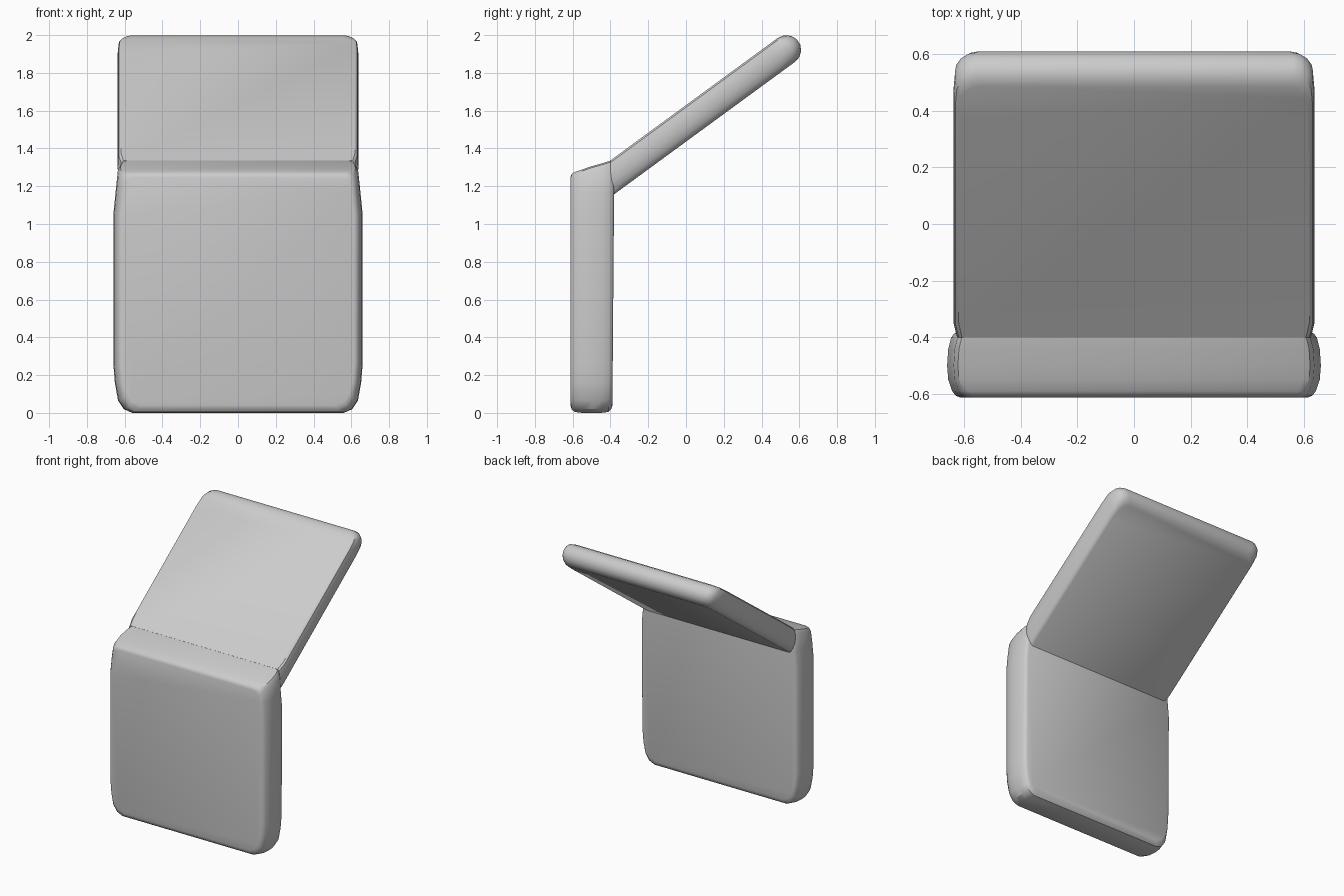
import bpy, bmesh, math

if "Cube" in bpy.data.objects:
    bpy.data.objects.remove(bpy.data.objects["Cube"])


def loft(name, rings):
    """Skin closed rings of equal length and cap both ends."""
    bm = bmesh.new()
    loops = [[bm.verts.new(p) for p in ring] for ring in rings]
    n = len(loops[0])
    for a, b in zip(loops, loops[1:]):
        for i in range(n):
            j = (i + 1) % n
            bm.faces.new((a[i], a[j], b[j], b[i]))
    bm.faces.new(loops[0][::-1])
    bm.faces.new(loops[-1])
    bmesh.ops.recalc_face_normals(bm, faces=bm.faces)
    mesh = bpy.data.meshes.new(name)
    bm.to_mesh(mesh)
    bm.free()
    obj = bpy.data.objects.new(name, mesh)
    bpy.context.collection.objects.link(obj)
    bpy.ops.object.select_all(action='DESELECT')
    obj.select_set(True)
    bpy.context.view_layer.objects.active = obj
    bpy.ops.object.shade_smooth_by_angle(angle=math.radians(32))
    return obj


def mirrored(half):
    """Complete a right-hand outline with its mirror image across x = 0."""
    return half + [(-x, y, z) for x, y, z in reversed(half)]


# Lower panel: upright slab with bulging sides and a sloping top edge
def lower_ring(y, inset, bottom, drop):
    top = 1.275 + (y + 0.59) * 0.34 - drop
    outline = [(0.56, bottom), (0.605, bottom + 0.02), (0.635, bottom + 0.065),
               (0.652, 0.16), (0.66, 0.26), (0.66, 1.05), (0.648, 1.17),
               (0.637, top - 0.03), (0.622, top - 0.008), (0.60, top)]
    lean = 0.01 if y > -0.5 else 0.0
    return mirrored([(x - inset, y + lean * z / 1.25, z) for x, z in outline])


lower_sections = [(-0.612, 0.045, 0.04, 0.02), (-0.606, 0.03, 0.02, 0.006),
                  (-0.59, 0.018, 0.005, 0), (-0.55, 0.004, 0, 0),
                  (-0.50, 0.0, 0, 0), (-0.45, 0.004, 0, 0),
                  (-0.41, 0.014, 0.005, 0), (-0.396, 0.024, 0.02, 0),
                  (-0.39, 0.035, 0.04, 0)]
loft("lower_panel", [lower_ring(*s) for s in lower_sections])

# Upper panel: slanted slab with a rounded far end, its root set in the lower one
ANGLE = math.radians(36.2)
COS, SIN = math.cos(ANGLE), math.sin(ANGLE)
RADIUS = 0.078
TIP_Y, TIP_Z = 0.532, 1.922
ROOT_Y = -0.40


def upper_ring(a, inset):
    v = RADIUS * math.sin(a)
    end = RADIUS * math.cos(a)
    root = (ROOT_Y - TIP_Y + v * SIN) / COS
    w = 0.637 - inset
    outline = [(w - 0.012, root), (w, root + 0.06), (w, end - 0.13)]
    for i in range(1, 5):
        t = i / 4 * math.pi / 2
        outline.append((w - 0.075 * (1 - math.cos(t)),
                        end - 0.085 * (1 - math.sin(t))))
    return mirrored([(x, TIP_Y + s * COS - v * SIN, TIP_Z + s * SIN + v * COS)
                     for x, s in outline])


upper_sections = [(-90, 0.045), (-65, 0.03), (-40, 0.015), (-15, 0.004),
                  (10, 0.0), (35, 0.001), (62, 0.006), (90, 0.018)]
loft("upper_panel", [upper_ring(math.radians(d), i) for d, i in upper_sections])
